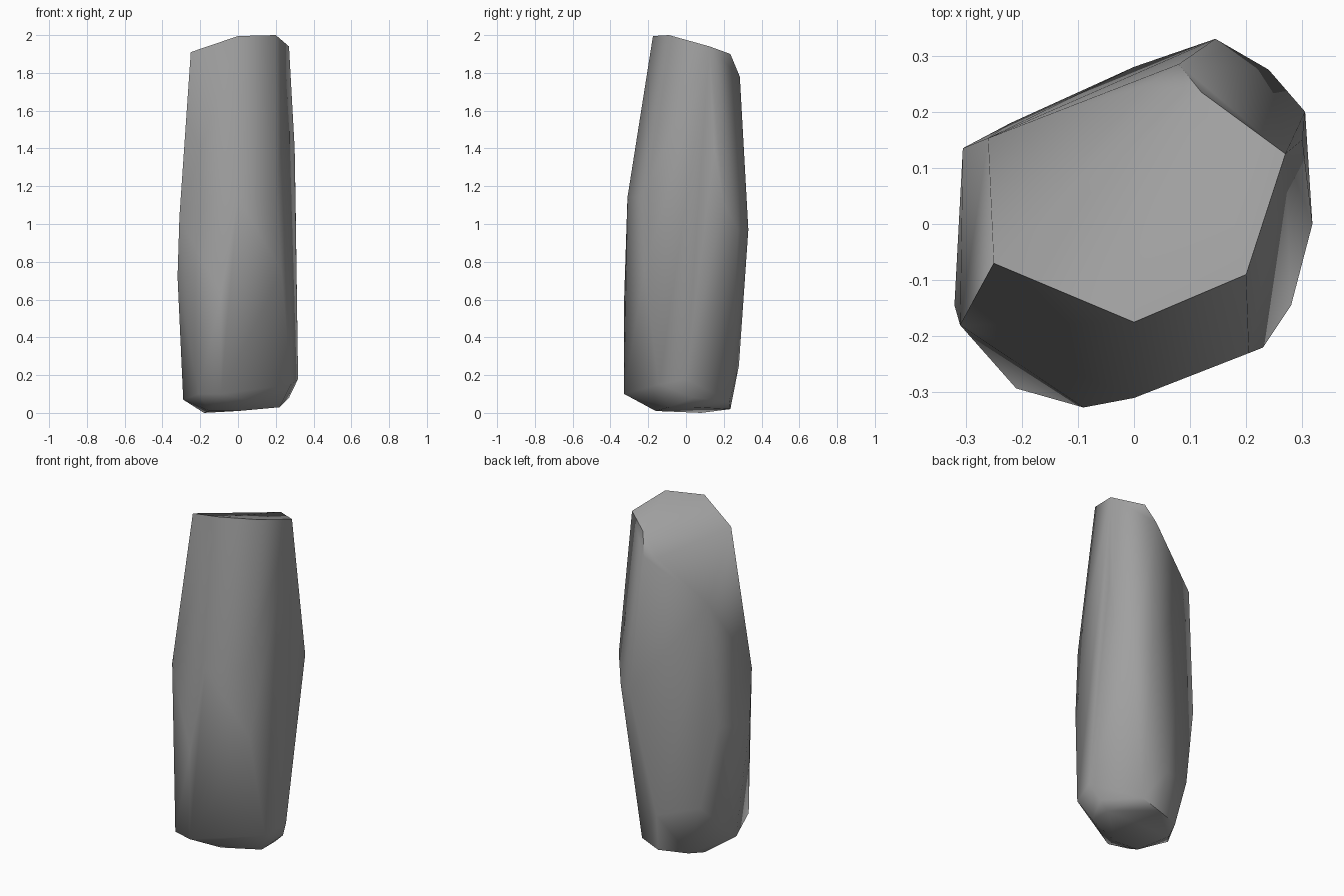
import bpy
import bmesh
import math

# Remove the default object
default_object = bpy.data.objects.get("Cube")
if default_object:
    bpy.data.objects.remove(default_object, do_unlink=True)


def make_material(name, colour):
    material = bpy.data.materials.new(name)
    material.use_nodes = True
    material.diffuse_color = colour
    for node in material.node_tree.nodes:
        if node.type == "BSDF_PRINCIPLED":
            node.inputs["Base Color"].default_value = colour
            node.inputs["Roughness"].default_value = 0.9
    return material


def make_hull(name, corner_groups, material, sharp_angle):
    """Wrap the corner points in a convex, faceted stone."""
    mesh = bpy.data.meshes.new(name)
    bm = bmesh.new()
    for group in corner_groups:
        for corner in group:
            bm.verts.new([value / 100 for value in corner])
    bmesh.ops.convex_hull(bm, input=list(bm.verts))
    loose = [vert for vert in bm.verts if not vert.link_faces]
    bmesh.ops.delete(bm, geom=loose, context="VERTS")
    bmesh.ops.recalc_face_normals(bm, faces=list(bm.faces))
    bm.to_mesh(mesh)
    bm.free()
    mesh.materials.append(material)

    stone = bpy.data.objects.new(name, mesh)
    bpy.context.collection.objects.link(stone)
    for other in bpy.context.selected_objects:
        other.select_set(False)
    stone.select_set(True)
    bpy.context.view_layer.objects.active = stone
    bpy.ops.object.shade_smooth_by_angle(angle=math.radians(sharp_angle))
    return stone


# Chipped corners of the stone, in hundredths of a unit
# Sloping top facet
crown = [
    (-25, -7, 191), (0, -17.5, 199.5), (20, -9, 200),
    (27, 12.5, 194), (12, 23.5, 190),
]

# Slanted break behind the top
shoulder = [
    (8, 28.5, 178), (2, 24.5, 177), (-26, 15.3, 153), (30, 15, 140),
]

# Widest part of the stone
waist = [
    (-31, -18, 104), (-32, -14.5, 72), (0, -31, 114), (20.5, -23, 115),
    (23, -22, 75), (30.5, 20, 111), (24, 27.5, 97), (14.5, 33, 97),
    (-30.5, 13.5, 80), (-9, -32.7, 62),
]

# Worn lower corners
foot = [
    (-21, -29.3, 10), (-9, -32.7, 10), (28, -14.5, 15), (31.8, 0, 18),
    (-30.5, 5, 56), (-22, 18, 31), (0, 28, 25), (-29, -6, 7),
    (27, 4, 8), (13, 23, 6),
]

# Underside
base = [
    (-18, 8, 0), (-15, -15, 1), (0, -16, 1), (22, -9, 3),
    (22, 4, 3), (2, 23.5, 2), (-14, 18, 2),
]

stone_grey = make_material("stone grey", (0.35, 0.35, 0.35, 1))
make_hull("standing_stone", [crown, shoulder, waist, foot, base], stone_grey, 60)
